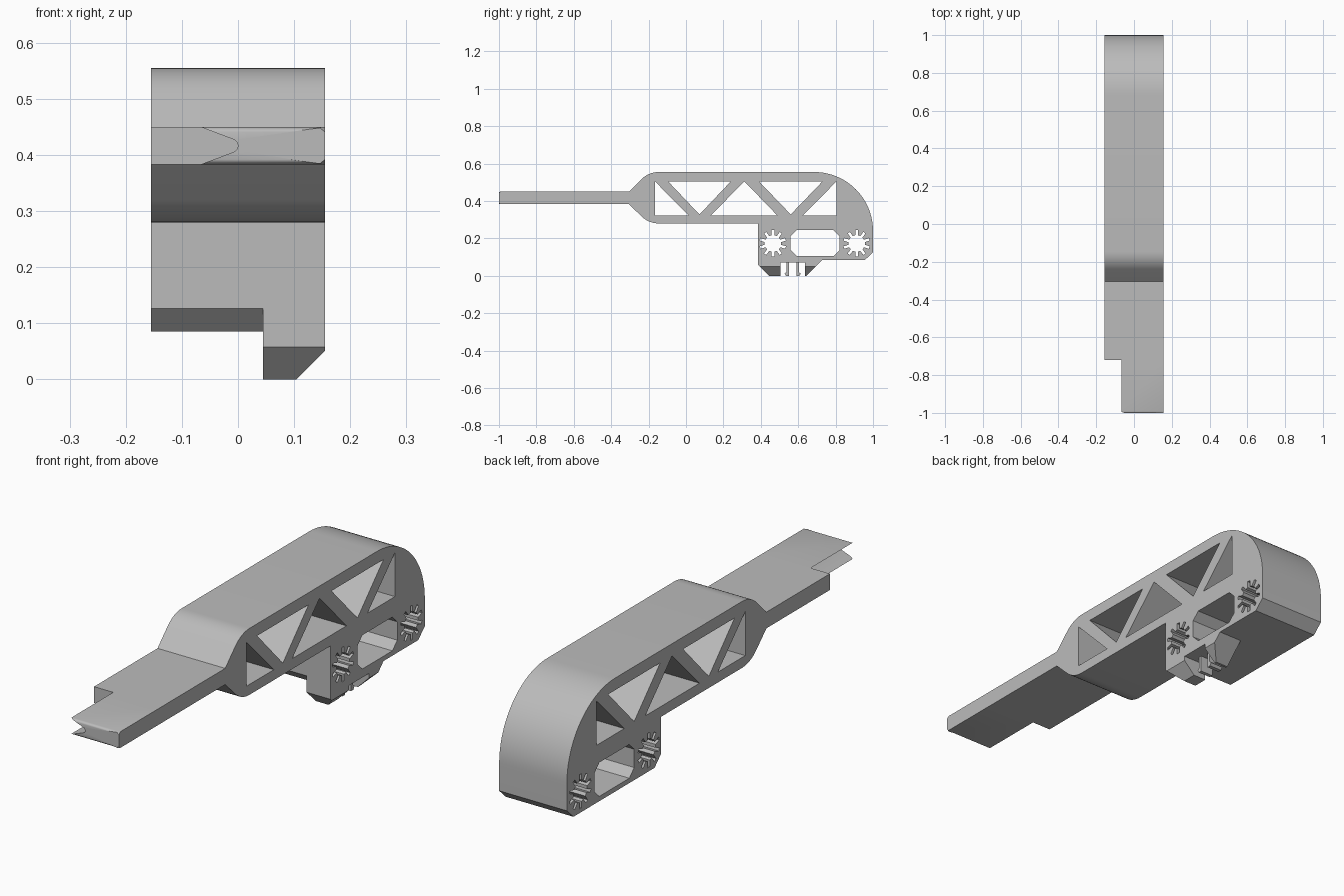
import bpy, bmesh
from math import sin, cos, pi, radians
from mathutils import Matrix, Vector

if "Cube" in bpy.data.objects:
    bpy.data.objects.remove(bpy.data.objects["Cube"], do_unlink=True)

grey = bpy.data.materials.new("plain grey")
grey.use_nodes = True
colour = (0.5, 0.5, 0.5, 1)
grey.diffuse_color = colour
grey.node_tree.nodes["Principled BSDF"].inputs["Base Color"].default_value = colour

HALF = 0.155                 # half width of the body
LOW, HIGH = 0.383, 0.45      # bottom and top of the handle
SIDE = Matrix(((0, 0, 1), (1, 0, 0), (0, 1, 0)))    # profile in y, z
FRONT = Matrix(((1, 0, 0), (0, 0, -1), (0, 1, 0)))  # profile in x, z


def arc(cy, cz, r, start, end, steps=14):
    angles = [radians(start + (end - start) * i / steps) for i in range(steps + 1)]
    return [(cy + r * cos(a), cz + r * sin(a)) for a in angles]


def prism(name, loops, frame, start, end, edit=None):
    """Fill an outline with holes and extrude it from start to end."""
    bm = bmesh.new()
    for loop in loops:
        vs = [bm.verts.new(frame @ Vector((a, b, start))) for a, b in loop]
        for i, v in enumerate(vs):
            bm.edges.new((vs[i - 1], v))
    bmesh.ops.triangle_fill(bm, edges=bm.edges[:], use_beauty=True)
    geom = bmesh.ops.extrude_face_region(bm, geom=bm.faces[:], use_keep_orig=True)["geom"]
    moved = [g for g in geom if isinstance(g, bmesh.types.BMVert)]
    bmesh.ops.translate(bm, verts=moved, vec=frame @ Vector((0, 0, end - start)))
    bmesh.ops.recalc_face_normals(bm, faces=bm.faces[:])
    if edit:
        edit(bm)
    mesh = bpy.data.meshes.new(name)
    bm.to_mesh(mesh)
    bm.free()
    mesh.materials.append(grey)
    obj = bpy.data.objects.new(name, mesh)
    bpy.context.collection.objects.link(obj)
    bpy.ops.object.select_all(action="DESELECT")
    obj.select_set(True)
    bpy.context.view_layer.objects.active = obj
    bpy.ops.object.shade_smooth_by_angle(angle=radians(25))
    return obj


def spline_hole(cy, cz, teeth=10, inner=0.044, outer=0.071, half=0.007):
    """Round hole with narrow radial slots."""
    pts = []
    for i in range(teeth):
        a = pi / 2 + 2 * pi * i / teeth
        for r, s in ((inner, -half), (outer, -half), (outer, half), (inner, half)):
            pts.append((cy + r * cos(a) - s * sin(a), cz + r * sin(a) + s * cos(a)))
    return pts


# Body side outline, with the handle running to its step
R = 0.133
outline = [(-0.72, HIGH), (-0.305, HIGH)]
outline += arc(-0.145, 0.555 - R, R, 135, 90, 8)
outline += arc(0.685, 0.24, 0.315, 90, 0, 24)
outline += [(1, 0.126), (0.957, 0.085), (0.427, 0.085), (0.385, 0.126), (0.385, 0.28)]
outline += arc(-0.145, 0.28 + R, R, 270, 225, 8)
outline += [(-0.305, LOW), (-0.72, LOW)]

# Truss openings, drive window and splined holes
T, B = 0.505, 0.323
holes = [
    [(-0.166, T), (-0.166, B), (0.013, B)],
    [(-0.096, T), (0.24, T), (0.072, B + 0.005)],
    [(0.133, B), (0.488, B), (0.312, T)],
    [(0.39, T), (0.73, T), (0.56, B + 0.005)],
    [(0.805, T), (0.805, B), (0.625, B)],
    [(0.56, 0.137), (0.592, 0.105), (0.788, 0.105), (0.82, 0.137),
     (0.82, 0.213), (0.788, 0.245), (0.592, 0.245), (0.56, 0.213)],
    spline_hole(0.465, 0.173),
    spline_hole(0.912, 0.173),
]
prism("truss_body", [outline] + holes, SIDE, -HALF, HALF)


# Narrow handle tip with a V groove along one side and softened end edges
def soften_tip(bm):
    edges = [e for e in bm.edges
             if all(v.co.y < -0.99 for v in e.verts)
             and any(all(abs(v.co.z - z) < 0.001 for v in e.verts) for z in (LOW, HIGH))]
    bmesh.ops.bevel(bm, geom=edges, offset=0.009, segments=4, profile=0.5, affect="EDGES")


mid = (LOW + HIGH) / 2
groove = arc(-0.012, mid, 0.012, -60, 60, 6)
tip = [(-0.067, LOW), (HALF, LOW), (HALF, HIGH), (-0.067, HIGH)] + groove[::-1]
prism("handle_tip", [tip], FRONT, 0.72, 1.0, soften_tip)


# Foot under one side, with its outer lower edge cut away
def cut_outer_edge(bm):
    cut = bmesh.ops.bisect_plane(bm, geom=bm.verts[:] + bm.edges[:] + bm.faces[:],
                                 plane_co=(0.104, 0, 0), plane_no=(1, 0, -1),
                                 clear_outer=True)["geom_cut"]
    bmesh.ops.holes_fill(bm, edges=[g for g in cut if isinstance(g, bmesh.types.BMEdge)])
    bmesh.ops.recalc_face_normals(bm, faces=bm.faces[:])


foot = [(0.385, 0.126), (0.385, 0.058), (0.443, 0), (0.505, 0), (0.505, 0.07),
        (0.635, 0.07), (0.635, 0), (0.645, 0), (0.73, 0.085), (0.427, 0.085)]
prism("foot", [foot], SIDE, 0.045, HALF, cut_outer_edge)

# Pair of barbed snap prongs in the foot slot
for name, side in (("front_prong", -1), ("rear_prong", 1)):
    shape = [(0.02, 0.07), (0.034, 0.07), (0.034, 0.02), (0.043, 0.012), (0.036, 0), (0.02, 0)]
    prism(name, [[(0.57 + side * a, b) for a, b in shape]], SIDE, 0.045, 0.104)
